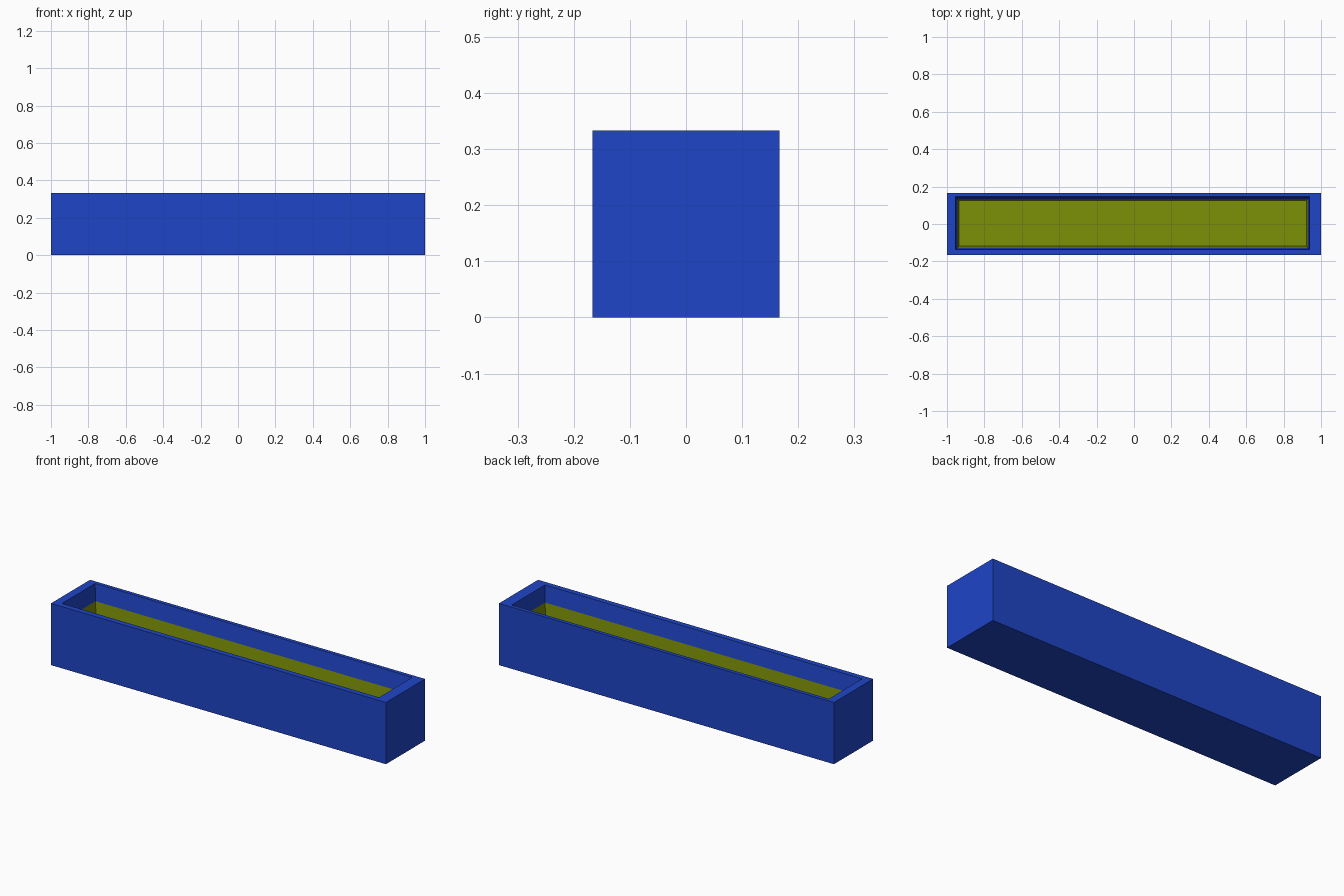
import bpy, bmesh

if "Cube" in bpy.data.objects:
    bpy.data.objects.remove(bpy.data.objects["Cube"])


def material(name, color):
    m = bpy.data.materials.new(name)
    m.diffuse_color = (*color, 1.0)
    m.use_nodes = True
    m.node_tree.nodes["Principled BSDF"].inputs["Base Color"].default_value = m.diffuse_color
    return m


def loft(name, rings, mat, cap_start=False, cap_end=False):
    """Skin a stack of rectangles given as (x0, x1, y0, y1, z)."""
    bm = bmesh.new()
    loops = [[bm.verts.new(p) for p in ((x0, y0, z), (x1, y0, z), (x1, y1, z), (x0, y1, z))]
             for x0, x1, y0, y1, z in rings]
    for a, b in zip(loops, loops[1:]):
        for i in range(4):
            j = (i + 1) % 4
            bm.faces.new((a[i], a[j], b[j], b[i]))
    if cap_start:
        bm.faces.new(loops[0][::-1])
    if cap_end:
        bm.faces.new(loops[-1])
    mesh = bpy.data.meshes.new(name)
    bm.to_mesh(mesh)
    bm.free()
    obj = bpy.data.objects.new(name, mesh)
    bpy.context.collection.objects.link(obj)
    mesh.materials.append(mat)
    return obj


H, W = 0.333, 0.1665
blue = material("blue_paint", (0.014, 0.059, 0.57))
green = material("green_lining", (0.20, 0.28, 0.002))

# Where the blue inner wall meets the green lining
seam = (-0.945, 0.930, -0.127, 0.135, 0.244)

# Trough body: base, outer walls, rim and upper inner walls
loft("trough_body", [(-1, 1, -W, W, 0), (-1, 1, -W, W, H),
                     (-0.955, 0.938, -0.137, 0.146, H), seam], blue, cap_start=True)

# Lining: lower inner walls and floor
loft("trough_lining", [seam, (-0.935, 0.921, -0.118, 0.125, 0.155)], green, cap_end=True)
